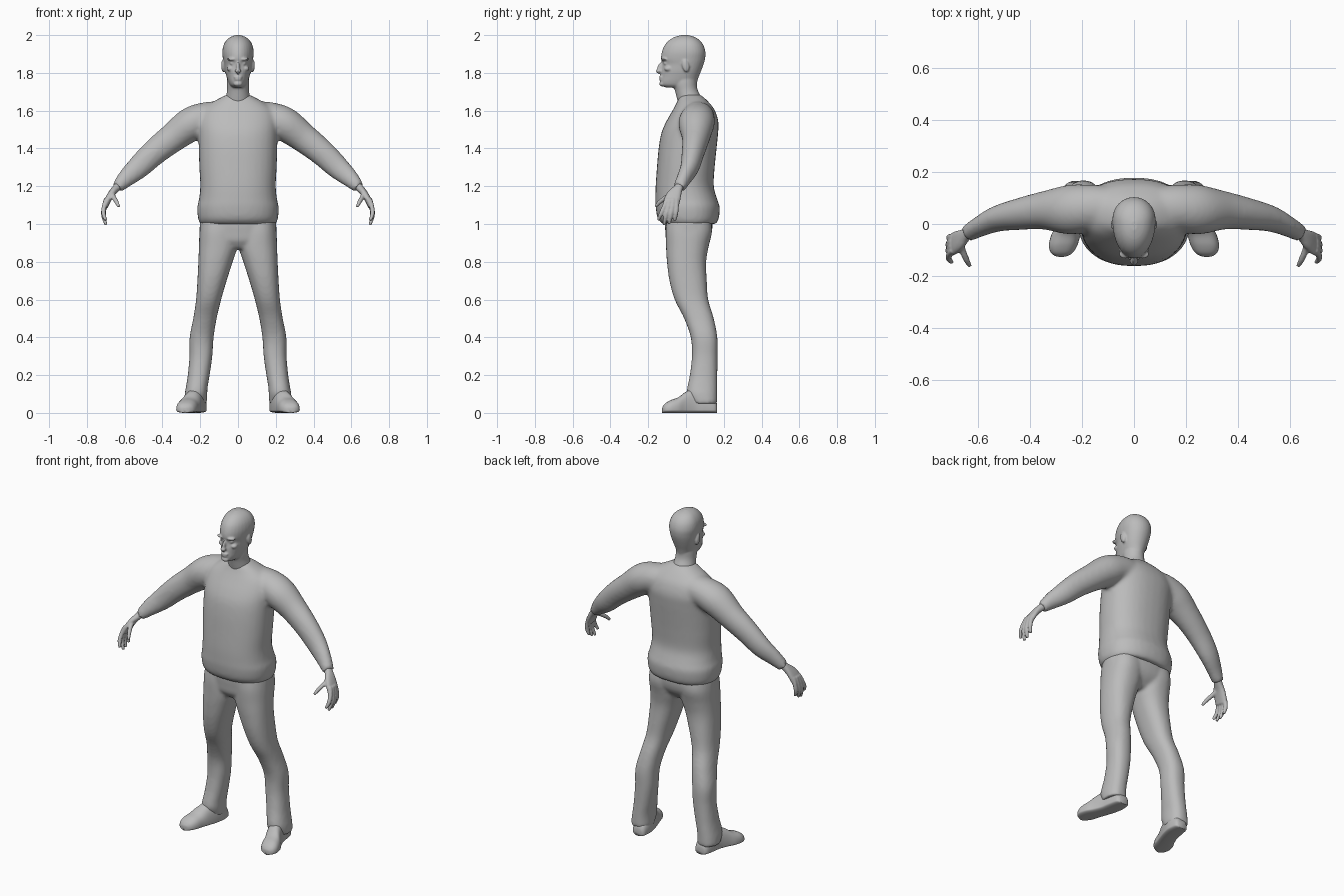
import bpy, bmesh, math
from mathutils import Vector, Matrix

grey = bpy.data.materials.new("plain_grey")
grey.diffuse_color = (0.5, 0.5, 0.5, 1)
SEG = 32


def dense(rows, k=5):
    """Catmull-Rom interpolation between rows of numbers."""
    out = []
    for i in range(len(rows) - 1):
        a, b, c, d = rows[max(i - 1, 0)], rows[i], rows[i + 1], rows[min(i + 2, len(rows) - 1)]
        for j in range(k):
            t = j / k
            out.append([0.5 * (2 * q + (r - p) * t + (2 * p - 5 * q + 4 * r - s) * t * t
                               + (3 * q - p - 3 * r + s) * t ** 3) for p, q, r, s in zip(a, b, c, d)])
    return out + [list(rows[-1])]


def unit(i, n):
    """Point on a superellipse of radius one."""
    a = 2 * math.pi * i / SEG
    c, s = math.cos(a), math.sin(a)
    return math.copysign(abs(c) ** (2 / n), c), math.copysign(abs(s) ** (2 / n), s)


def skin(bm, rings):
    vs = [[bm.verts.new(p) for p in r] for r in rings]
    for a, b in zip(vs, vs[1:]):
        for i in range(SEG):
            j = (i + 1) % SEG
            bm.faces.new((a[i], a[j], b[j], b[i]))
    bm.faces.new(vs[0])
    bm.faces.new(vs[-1])


def stack(bm, rows, n=2.2, split=0.5, side=1, tilt=0):
    """Upright loft; rows are z, x min, x max, y front, y back."""
    rings = []
    for z, x0, x1, yf, yb in dense(rows):
        yc, ring = yf + (yb - yf) * split, []
        for i in range(SEG):
            c, s = unit(i, n)
            y = yc + s * ((yb - yc) if s > 0 else (yc - yf))
            ring.append((side * ((x0 + x1) / 2 + c * (x1 - x0) / 2), y, z + tilt * (y - yc)))
        rings.append(ring)
    skin(bm, rings)


def limb(bm, rows, side=1, n=2.0):
    """Loft along a path; rows are x, y, z, radius in the xz plane, radius across."""
    rows, rings = dense(rows), []
    for k, (x, y, z, ru, rv) in enumerate(rows):
        t = (Vector(rows[min(k + 1, len(rows) - 1)][:3]) - Vector(rows[max(k - 1, 0)][:3])).normalized()
        u = Vector((-t.z, 0, t.x)).normalized()
        v = t.cross(u)
        ring = []
        for i in range(SEG):
            c, s = unit(i, n)
            p = Vector((x, y, z)) + u * ru * c + v * rv * s
            ring.append((side * p.x, p.y, p.z))
        rings.append(ring)
    skin(bm, rings)


def ball(bm, loc, size, rot=0):
    m = Matrix.Translation(loc) @ Matrix.Rotation(rot, 4, 'X') @ Matrix.Diagonal((*size, 1))
    bmesh.ops.create_uvsphere(bm, u_segments=20, v_segments=12, radius=1, matrix=m)


def finish(name, bm, voxel=0, smooth=0):
    """Turn overlapping closed pieces into one blended smooth surface."""
    bmesh.ops.recalc_face_normals(bm, faces=bm.faces)
    me = bpy.data.meshes.new(name)
    bm.to_mesh(me)
    bm.free()
    me.materials.append(grey)
    me.polygons.foreach_set("use_smooth", [True] * len(me.polygons))
    ob = bpy.data.objects.new(name, me)
    bpy.context.collection.objects.link(ob)
    if voxel:
        r = ob.modifiers.new("blend", 'REMESH')
        r.mode, r.voxel_size, r.use_smooth_shade = 'VOXEL', voxel, True
        s = ob.modifiers.new("soften", 'SMOOTH')
        s.factor, s.iterations = 0.5, smooth
    return ob


# Sweater: body and sleeves
bm = bmesh.new()
body = [(1.00, .200, -.125, .160), (1.03, .212, -.150, .174), (1.09, .216, -.161, .178),
        (1.13, .207, -.162, .166), (1.20, .200, -.161, .147), (1.30, .205, -.154, .152),
        (1.40, .208, -.145, .162), (1.48, .210, -.131, .170), (1.54, .212, -.106, .172),
        (1.60, .195, -.072, .154), (1.64, .145, -.050, .125), (1.67, .09, -.038, .095),
        (1.685, .06, -.030, .075)]
stack(bm, [(z, -h, h, f, b) for z, h, f, b in body], n=2.3)
sleeve = [(.08, .065, 1.57, .08, .08), (.17, .062, 1.56, .085, .09), (.25, .055, 1.527, .09, .095),
          (.345, .052, 1.457, .078, .074), (.44, .038, 1.382, .070, .061), (.525, .020, 1.302, .062, .05),
          (.592, -.010, 1.242, .048, .039), (.640, -.036, 1.193, .032, .034)]
for s in (1, -1):
    limb(bm, sleeve, s)
finish("sweater", bm, .011, 8)

# Trousers: hips and two legs
bm = bmesh.new()
stack(bm, [(.87, -.10, .10, -.075, .075), (.91, -.17, .17, -.102, .115), (.95, -.20, .20, -.108, .135),
           (1.0, -.203, .203, -.112, .14), (1.06, -.195, .195, -.11, .13)], n=2.4)
leg = [(.05, .165, .285, .03, .166), (.10, .163, .282, .005, .166), (.14, .160, .275, .008, .166),
       (.20, .150, .266, .020, .166), (.30, .136, .257, .031, .167), (.40, .129, .256, .025, .166),
       (.50, .113, .237, -.010, .147), (.60, .089, .222, -.060, .118), (.70, .060, .215, -.088, .110),
       (.80, .028, .210, -.101, .107), (.88, .003, .207, -.106, .120), (.96, .002, .204, -.108, .138),
       (1.03, .002, .195, -.10, .13)]
for s in (1, -1):
    stack(bm, leg, n=2.3, side=s)
finish("trousers", bm, .010, 5)

# Shoes: sections from heel to toe, flat underneath
for s, name in ((1, "left_shoe"), (-1, "right_shoe")):
    bm = bmesh.new()
    rings = []
    for y, cx, hw, h in dense([(.165, .212, .028, .045), (.15, .213, .042, .075), (.10, .216, .050, .115),
                               (.05, .225, .050, .13), (0, .243, .052, .112), (-.04, .261, .056, .083),
                               (-.08, .272, .055, .068), (-.108, .277, .044, .052), (-.122, .279, .026, .036),
                               (-.126, .28, .010, .026)]):
        ring = []
        for i in range(SEG):
            c, t = unit(i, 2.5)
            z0 = .016
            ring.append((s * (cx + hw * c), y, z0 + t * (h - z0 if t > 0 else z0)))
        rings.append(ring)
    skin(bm, rings)
    finish(name, bm)

# Hands: palm, four fingers and thumb
fingers = [[(.695, -.100, 1.13), (.708, -.114, 1.095), (.712, -.132, 1.055), (.700, -.148, 1.02)],
           [(.697, -.085, 1.13), (.709, -.093, 1.09), (.713, -.106, 1.045), (.698, -.117, .995)],
           [(.697, -.068, 1.13), (.709, -.072, 1.09), (.713, -.081, 1.045), (.700, -.090, 1.0)],
           [(.693, -.052, 1.13), (.705, -.050, 1.095), (.710, -.053, 1.055), (.701, -.060, 1.018)],
           [(.665, -.065, 1.165), (.660, -.098, 1.145), (.645, -.135, 1.12), (.631, -.162, 1.092)]]
for s, name in ((1, "left_hand"), (-1, "right_hand")):
    bm = bmesh.new()
    limb(bm, [(.620, -.025, 1.215, .02, .022), (.645, -.040, 1.19, .020, .024), (.670, -.060, 1.16, .018, .037),
              (.690, -.074, 1.125, .017, .043), (.703, -.082, 1.09, .013, .041)], s, 2.4)
    for pts in fingers:
        limb(bm, [(*p, r, r) for p, r in zip(pts, (.014, .0125, .0115, .008))], s)
    finish(name, bm, .005, 3)

# Head: skull, neck and features
bm = bmesh.new()
skull = [(1.722, .030, -.105, .050), (1.735, .044, -.132, .055), (1.755, .053, -.137, .060),
         (1.78, .061, -.133, .068), (1.81, .069, -.130, .080), (1.845, .075, -.124, .093),
         (1.875, .080, -.132, .101), (1.91, .083, -.128, .103), (1.945, .077, -.114, .093),
         (1.972, .062, -.090, .073), (1.99, .040, -.060, .045), (2.0, .012, -.025, .012)]
stack(bm, [(z, -h, h, f, b) for z, h, f, b in skull], n=2.05, split=.62)
stack(bm, [(1.62, -.075, .075, -.035, .10), (1.67, -.064, .064, -.048, .078), (1.71, -.058, .058, -.058, .06),
           (1.75, -.058, .058, -.070, .058), (1.80, -.055, .055, -.07, .065)], n=2, tilt=.1)
ball(bm, (0, -.136, 1.825), (.010, .017, .034), -.3)   # nose bridge
ball(bm, (0, -.143, 1.810), (.016, .017, .011))        # nose tip
ball(bm, (0, -.131, 1.778), (.024, .012, .006))        # upper lip
ball(bm, (0, -.131, 1.766), (.021, .012, .006))        # lower lip
ball(bm, (0, -.124, 1.742), (.024, .018, .014))        # chin
for s in (1, -1):
    ball(bm, (s * .032, -.116, 1.872), (.027, .018, .008))   # brow
    ball(bm, (s * .030, -.106, 1.850), (.013, .013, .009))   # eye
    ball(bm, (s * .040, -.094, 1.822), (.020, .022, .014))   # cheekbone
    ball(bm, (s * .079, -.002, 1.838), (.010, .019, .034), .2)  # ear
finish("head", bm, .005, 4)
